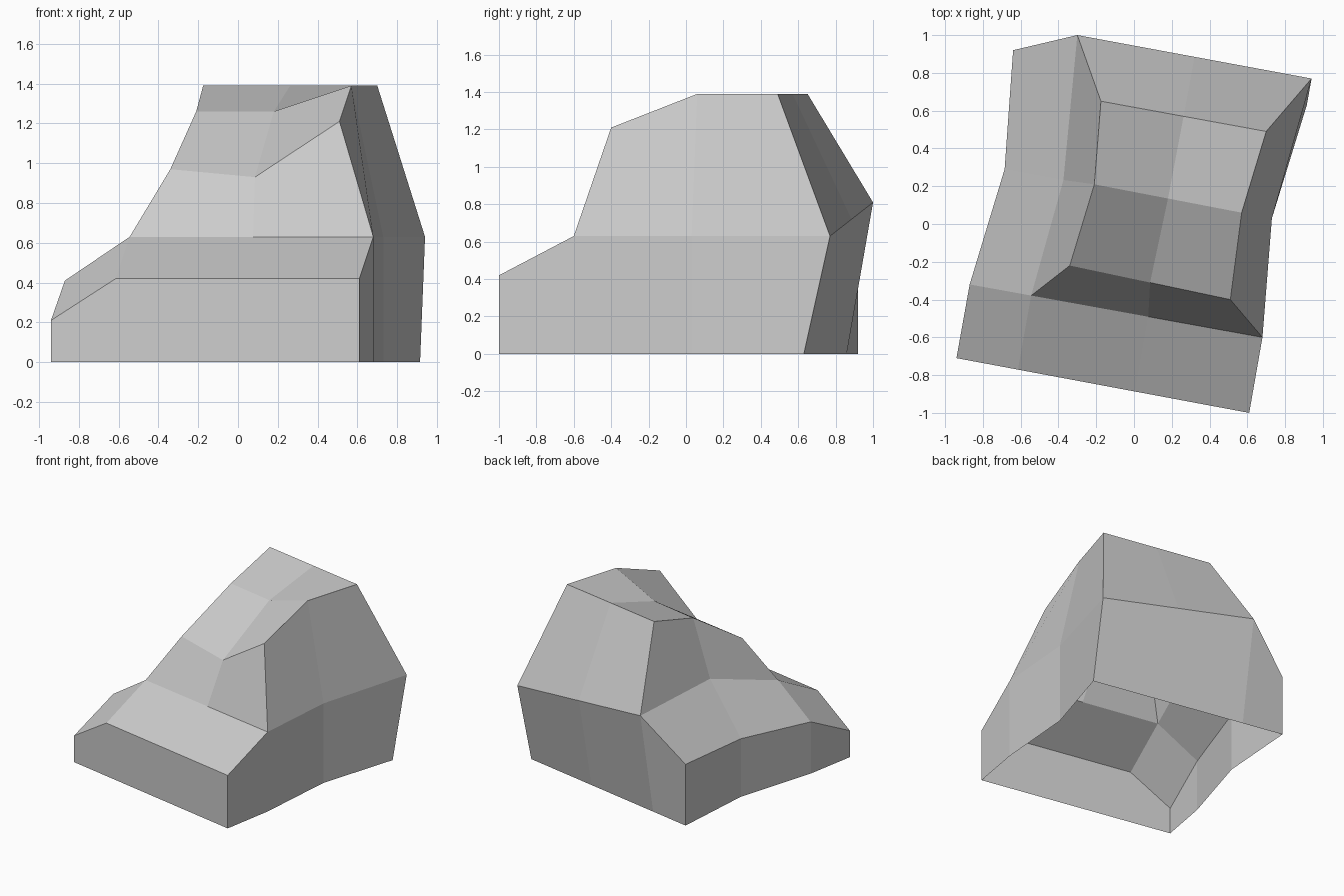
import bpy
import bmesh
from mathutils import Vector

cube = bpy.data.objects.get("Cube")
if cube:
    bpy.data.objects.remove(cube)

bm = bmesh.new()


def row(start, end, steps, heights):
    """Vertices along a straight plan line, each at its own height."""
    a, b = Vector(start), Vector(end)
    points = [a.lerp(b, t) for t in steps]
    return [bm.verts.new((p.x, p.y, z)) for p, z in zip(points, heights)]


def wall(lower, upper, closed=True):
    """Quads between two matching runs, facing outward when counterclockwise."""
    count = len(lower)
    for i in range(count if closed else count - 1):
        j = (i + 1) % count
        bm.faces.new((lower[i], lower[j], upper[j], upper[i]))


# Ledge along the front and the left-hand flank
columns = (0, .21, .61, 1)
front = row((-.94, -.71), (.61, -1), columns, (.21, .42, .42, .42))
ledge = row((-.87, -.32), (.68, -.6), columns, (.41, .63, .63, .63))
waist = row((-.685, .29), (.73, .03), (0, .22, 1), (.46, .83, .63))
rear = row((-.3, 1), (.94, .77), (0, .5, 1), (.81, .72, .63))
corner = bm.verts.new((-.64, .92, .485))

# Raised crown, three rows of three
halves = (0, .5, 1)
brow = row((-.34, -.22), (.51, -.4), halves, (.97, .93, 1.21))
middle = row((-.21, .21), (.57, .06), halves, (1.26, 1.26, 1.39))
peak = row((-.175, .65), (.7, .49), halves, (1.39, 1.39, 1.39))

# Ground outline follows the shoulder, with the back edge pulled in straight
back_base = row((-.64, .92), (.915, .63), columns, (0, 0, 0, 0))
sides = [bm.verts.new((v.co.x, v.co.y, 0))
         for v in front + [ledge[-1], waist[-1], waist[0], ledge[0]]]
base = sides[:6] + back_base[::-1] + sides[6:]
shoulder = front + [ledge[-1], waist[-1]] + rear[::-1] + [corner, waist[0], ledge[0]]
wall(base, shoulder)

# Sloping ledges
wall(front, ledge, closed=False)
wall([corner, waist[0], ledge[0]], [rear[0], waist[1], ledge[1]], closed=False)

# Crown sides and top
foot = ledge[1:] + [waist[-1]] + rear[::-1] + [waist[1]]
rim = brow + [middle[-1]] + peak[::-1] + [middle[0]]
wall(foot, rim)
wall(brow, middle, closed=False)
wall(middle, peak, closed=False)

mesh = bpy.data.meshes.new("rock")
bm.to_mesh(mesh)
bm.free()

# Plain grey stone
stone = bpy.data.materials.new("grey stone")
stone.use_nodes = True
grey = (.6, .6, .6, 1)
stone.diffuse_color = grey
stone.node_tree.nodes["Principled BSDF"].inputs["Base Color"].default_value = grey
mesh.materials.append(stone)

rock = bpy.data.objects.new("rock", mesh)
bpy.context.collection.objects.link(rock)
